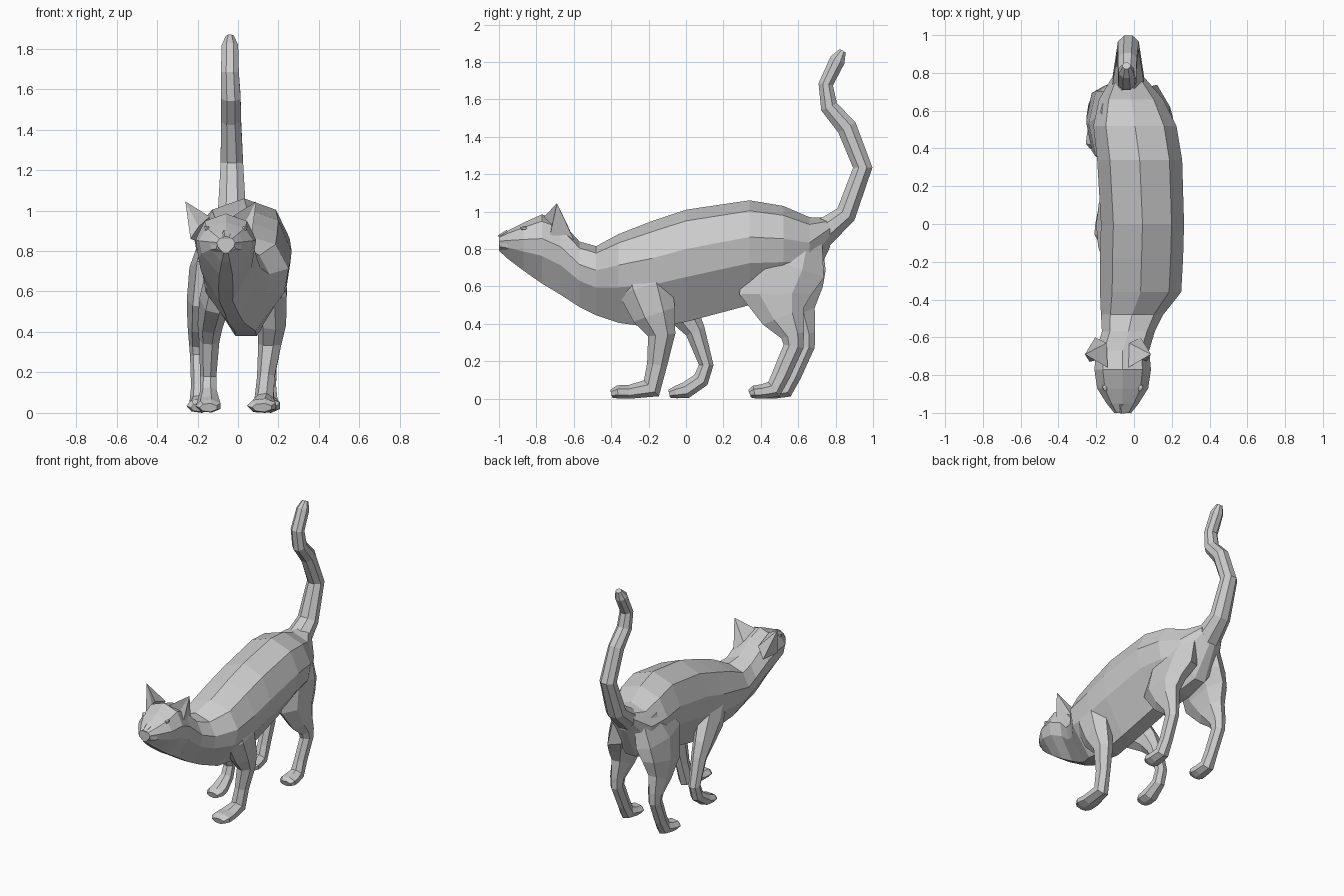
import bpy, bmesh, math
from mathutils import Vector


def finish(name, bm):
    bmesh.ops.recalc_face_normals(bm, faces=bm.faces)
    me = bpy.data.meshes.new(name)
    bm.to_mesh(me)
    bm.free()
    ob = bpy.data.objects.new(name, me)
    bpy.context.collection.objects.link(ob)
    return ob


def skin(name, rings):
    """Flat-shaded closed surface through rings of equal point count."""
    bm = bmesh.new()
    rows = [[bm.verts.new(p) for p in ring] for ring in rings]
    n = len(rows[0])
    for a, b in zip(rows, rows[1:]):
        for i in range(n):
            j = (i + 1) % n
            bm.faces.new((a[i], a[j], b[j], b[i]))
    bm.faces.new(rows[0])
    bm.faces.new(rows[-1])
    return finish(name, bm)


def tube(name, path, sides=7):
    """Loft along (x, y, z, half_width, half_depth), rings square to the path."""
    pts = [Vector(p[:3]) for p in path]
    rings = []
    for i, (x, y, z, w, d) in enumerate(path):
        t = Vector((0, 0, 0))
        if i > 0:
            t += (pts[i] - pts[i - 1]).normalized()
        if i < len(pts) - 1:
            t += (pts[i + 1] - pts[i]).normalized()
        t.x = 0
        t.normalize()
        ring = []
        for k in range(sides):
            a = 2 * math.pi * (k + 0.5) / sides
            c, s = w * math.cos(a), d * math.sin(a)
            ring.append((x + c, y - t.z * s, max(0, z + t.y * s)))
        rings.append(ring)
    return skin(name, rings)


# Body, neck and head: (y, centre x, top z, bottom z, half width)
half = [(0.7, 0.8), (1, 0.3), (0.9, -0.2), (0.24, -1)]
profile = [(0, 1)] + half + [(-x, z) for x, z in reversed(half)]
body = [
    (-1.00, -0.06, 0.87, 0.79, 0.045), (-0.95, -0.06, 0.90, 0.745, 0.085),
    (-0.87, -0.06, 0.94, 0.685, 0.135), (-0.77, -0.06, 0.985, 0.615, 0.15),
    (-0.67, -0.06, 0.95, 0.555, 0.14), (-0.57, -0.03, 0.84, 0.49, 0.14),
    (-0.48, -0.01, 0.815, 0.445, 0.165), (-0.36, 0.035, 0.88, 0.405, 0.215),
    (-0.18, 0.04, 0.95, 0.38, 0.22), (0.0, 0.045, 1.01, 0.41, 0.22),
    (0.34, 0.03, 1.06, 0.50, 0.225), (0.52, 0.005, 1.03, 0.53, 0.22),
    (0.66, -0.015, 0.97, 0.58, 0.17), (0.77, -0.03, 0.965, 0.81, 0.09),
]
skin("body_and_head", [
    [(cx + u * w, y, (t + b) / 2 + v * (t - b) / 2) for u, v in profile]
    for y, cx, t, b, w in body])

# Raised S-curved tail
tube("tail", [
    (-0.03, 0.70, 0.86, 0.10, 0.085), (-0.03, 0.855, 0.985, 0.075, 0.06),
    (-0.03, 0.945, 1.235, 0.06, 0.056), (-0.035, 0.86, 1.45, 0.054, 0.058),
    (-0.035, 0.765, 1.56, 0.052, 0.05), (-0.04, 0.747, 1.68, 0.048, 0.042),
    (-0.04, 0.81, 1.81, 0.044, 0.045), (-0.04, 0.838, 1.86, 0.022, 0.02)], 8)

# Front legs: right one stepping forward, left one trailing with bent wrist
tube("front_leg_right", [
    (0.13, -0.27, 0.78, 0.08, 0.12), (0.16, -0.22, 0.60, 0.09, 0.15),
    (0.17, -0.17, 0.45, 0.075, 0.12), (0.16, -0.13, 0.34, 0.06, 0.075),
    (0.14, -0.155, 0.18, 0.046, 0.055), (0.13, -0.185, 0.055, 0.05, 0.06),
    (0.12, -0.30, 0.035, 0.07, 0.04), (0.12, -0.365, 0.035, 0.075, 0.037),
    (0.12, -0.40, 0.026, 0.05, 0.022)])
tube("front_leg_left", [
    (-0.07, -0.24, 0.74, 0.08, 0.12), (-0.11, -0.12, 0.57, 0.08, 0.13),
    (-0.135, 0.0, 0.44, 0.065, 0.08), (-0.14, 0.05, 0.36, 0.053, 0.055),
    (-0.145, 0.108, 0.18, 0.042, 0.04), (-0.145, 0.08, 0.10, 0.044, 0.045),
    (-0.145, 0.0, 0.045, 0.06, 0.045), (-0.145, -0.055, 0.034, 0.065, 0.034),
    (-0.145, -0.09, 0.026, 0.045, 0.022)])

# Hind legs share one shape, the left foot a little further back
hind = [
    (0.085, 0.60, 0.90, 0.07, 0.14), (0.12, 0.53, 0.72, 0.10, 0.225),
    (0.155, 0.48, 0.56, 0.078, 0.20), (0.17, 0.52, 0.44, 0.06, 0.12),
    (0.175, 0.57, 0.34, 0.047, 0.065), (0.175, 0.575, 0.28, 0.042, 0.055),
    (0.17, 0.51, 0.13, 0.042, 0.05), (0.17, 0.47, 0.05, 0.05, 0.05),
    (0.17, 0.41, 0.038, 0.06, 0.04), (0.17, 0.365, 0.035, 0.065, 0.036),
    (0.17, 0.34, 0.026, 0.045, 0.022)]
for name, s, dy in (("hind_leg_right", 1, 0), ("hind_leg_left", -1, 0.06)):
    tube(name, [(-0.02 + s * x, y + (dy if z < 0.6 else 0), z, w, d)
                for x, y, z, w, d in hind])

# Pointed ears with a hollowed front, and slanted eyes
for side, s in (("right", 1), ("left", -1)):
    bm = bmesh.new()
    pts = [(0.15, -0.73, 0.86), (0.11, -0.72, 0.92), (0.055, -0.76, 0.97),
           (0.06, -0.63, 0.92), (0.12, -0.60, 0.85), (0.175, -0.69, 1.045)]
    v = [bm.verts.new((-0.085 + s * x, y, z)) for x, y, z in pts]
    for i in range(5):
        bm.faces.new((v[i], v[(i + 1) % 5], v[5]))
    bm.faces.new(v[:5])
    finish("ear_" + side, bm)

    bm = bmesh.new()
    bmesh.ops.create_icosphere(bm, subdivisions=1, radius=0.024)
    for w in bm.verts:
        w.co = (-0.06 + s * (0.086 + w.co.x), -0.865 + w.co.y,
                0.905 + w.co.z * 0.7 + w.co.x * 0.5)
    finish("eye_" + side, bm)

# Muzzle and nose
tube("muzzle", [
    (-0.06, -0.88, 0.83, 0.10, 0.065), (-0.06, -0.96, 0.825, 0.08, 0.05),
    (-0.06, -0.995, 0.825, 0.05, 0.034)], 8)
tube("nose", [
    (-0.06, -0.95, 0.875, 0.03, 0.03), (-0.06, -1.0, 0.86, 0.02, 0.015)], 5)
